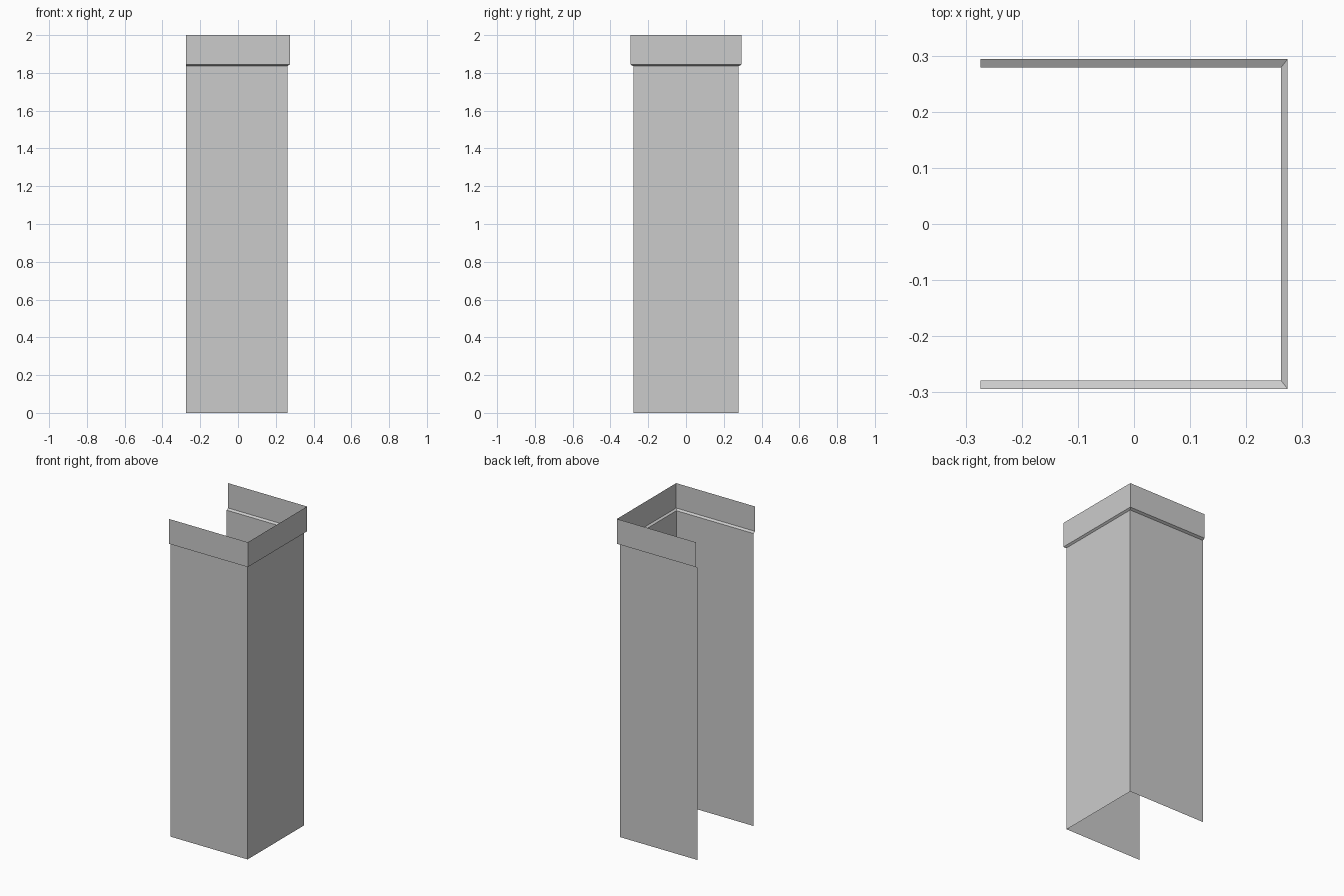
import bpy

cube = bpy.data.objects.get("Cube")
if cube:
    bpy.data.objects.remove(cube, do_unlink=True)

# One plain grey for the whole sheet
grey = bpy.data.materials.new("plain_grey")
grey.use_nodes = True
grey.diffuse_color = (0.6, 0.6, 0.6, 1)
grey.node_tree.nodes["Principled BSDF"].inputs["Base Color"].default_value = (0.6, 0.6, 0.6, 1)

OPEN_X = -0.274             # open side of the channel
BODY = (0.262, 0.279)       # closed-side x and half depth of the shaft
RIM = (0.274, 0.294)        # the same for the wider collar


def channel(name, sections):
    """Three-sided sheet, open at -x, lofted through (size, height) sections."""
    verts, faces = [], []
    for (x, y), z in sections:
        verts += [(OPEN_X, -y, z), (x, -y, z), (x, y, z), (OPEN_X, y, z)]
    for row in range(len(sections) - 1):
        for side in range(3):
            a = row * 4 + side
            faces.append((a, a + 1, a + 5, a + 4))
    mesh = bpy.data.meshes.new(name)
    mesh.from_pydata(verts, [], faces)
    mesh.materials.append(grey)
    obj = bpy.data.objects.new(name, mesh)
    bpy.context.collection.objects.link(obj)
    return obj


# Tall shaft, sloping ledge and upright collar
channel("shaft_walls", [(BODY, 0), (BODY, 1.836)])
channel("collar_ledge", [(BODY, 1.836), (RIM, 1.844)])
channel("collar_walls", [(RIM, 1.844), (RIM, 2)])
